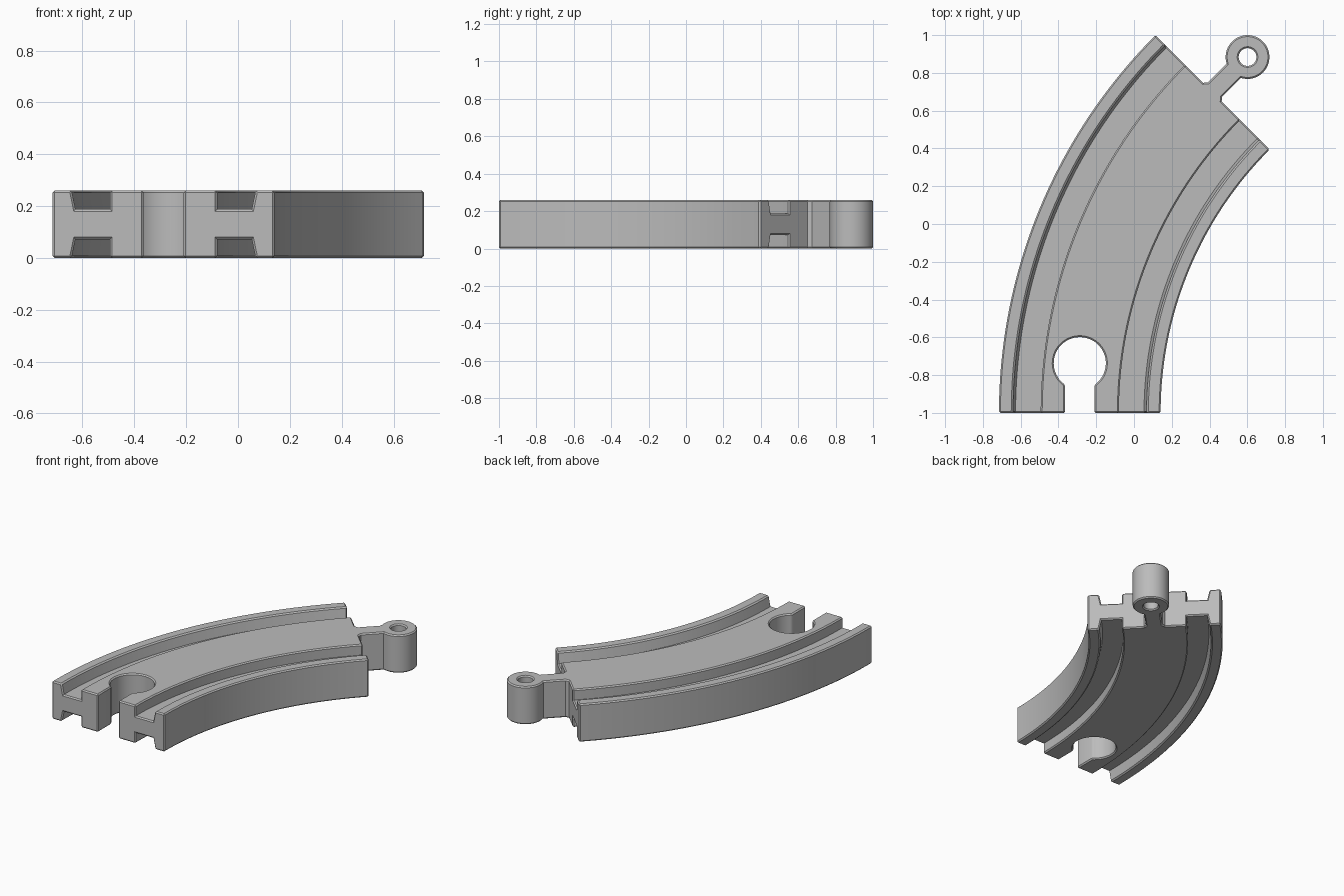
import bpy, bmesh, math
from mathutils import Vector, Matrix

old = bpy.data.objects.get("Cube")
if old:
    bpy.data.objects.remove(old, do_unlink=True)

HEIGHT = 0.26
CENTRE = Vector((2.113, -1.0, 0))       # centre of the bend
MID_X = -0.287                          # track centre line at the front end
RADIUS = CENTRE.x - MID_X
BEND = math.radians(45)
CHAMFER = 0.008

grey = bpy.data.materials.new("track grey")
grey.use_nodes = True
grey.diffuse_color = (0.5, 0.5, 0.5, 1)
shader = next(n for n in grey.node_tree.nodes if n.type == 'BSDF_PRINCIPLED')
shader.inputs["Base Color"].default_value = grey.diffuse_color
shader.inputs["Roughness"].default_value = 0.6


def make_object(name, bm):
    bmesh.ops.recalc_face_normals(bm, faces=bm.faces)
    mesh = bpy.data.meshes.new(name)
    bm.to_mesh(mesh)
    bm.free()
    ob = bpy.data.objects.new(name, mesh)
    bpy.context.collection.objects.link(ob)
    mesh.materials.append(grey)
    return ob


def prism(name, outline, bottom, top):
    bm = bmesh.new()
    face = bm.faces.new([bm.verts.new((x, y, bottom)) for x, y in outline])
    moved = bmesh.ops.extrude_face_region(bm, geom=[face])["geom"]
    verts = [v for v in moved if isinstance(v, bmesh.types.BMVert)]
    bmesh.ops.translate(bm, verts=verts, vec=(0, 0, top - bottom))
    return make_object(name, bm)


def keyhole(centre, angle, radius, half_width, stem, steps=48):
    """Round head with a straight stem that runs backwards from it."""
    gap = math.asin(half_width / radius)
    arc = [math.pi + gap + (2 * math.pi - 2 * gap) * i / steps for i in range(steps + 1)]
    points = [Vector((radius * math.cos(a), radius * math.sin(a))) for a in arc]
    points += [Vector(p) for p in stem]
    points += [Vector((u, -v)) for u, v in reversed(stem)]
    turn = Matrix.Rotation(angle, 2)
    return [turn @ p + Vector(centre) for p in points]


def cut(ob, cutter):
    cutter.hide_render = True
    mod = ob.modifiers.new("cut", 'BOOLEAN')
    mod.operation = 'DIFFERENCE'
    mod.solver = 'EXACT'
    mod.object = cutter
    bpy.context.view_layer.objects.active = ob
    bpy.ops.object.modifier_apply(modifier=mod.name)
    bpy.data.objects.remove(cutter, do_unlink=True)


def finish(ob):
    """Chamfer the outward corners and smooth the curved walls."""
    bm = bmesh.new()
    bm.from_mesh(ob.data)
    bmesh.ops.remove_doubles(bm, verts=bm.verts, dist=0.0001)
    bmesh.ops.dissolve_limit(bm, angle_limit=math.radians(0.4),
                             verts=bm.verts, edges=bm.edges)
    bm.normal_update()
    sharp = [e for e in bm.edges
             if e.is_manifold and e.is_convex and e.calc_face_angle() > 0.6]
    bmesh.ops.bevel(bm, geom=sharp, offset=CHAMFER, offset_type='OFFSET',
                    segments=1, affect='EDGES', clamp_overlap=False)
    bm.to_mesh(ob.data)
    bm.free()
    bpy.ops.object.select_all(action='DESELECT')
    ob.select_set(True)
    bpy.context.view_layer.objects.active = ob
    bpy.ops.object.shade_smooth_by_angle(angle=math.radians(30))


# Cross-section of the track: grooves above and below, mirrored left to right
top_half = [(0.428, HEIGHT), (0.355, HEIGHT), (0.34, 0.188),
            (0.207, 0.188), (0.207, HEIGHT)]
top = top_half + [(-x, z) for x, z in reversed(top_half)]
section = top + [(x, HEIGHT - z) for x, z in reversed(top)]

# Curved track body
bm = bmesh.new()
STEPS = 40
rings = []
for i in range(STEPS + 1):
    turn = Matrix.Rotation(-BEND * i / STEPS, 3, 'Z')
    rings.append([bm.verts.new(CENTRE + turn @ Vector((x - RADIUS, 0, z)))
                  for x, z in section])
count = len(section)
for a, b in zip(rings, rings[1:]):
    for k in range(count):
        n = (k + 1) % count
        bm.faces.new((a[k], a[n], b[n], b[k]))
bm.faces.new(rings[0])
bm.faces.new(rings[-1])
track = make_object("curved_track", bm)

# Keyhole socket at the front end
socket = keyhole((MID_X, -0.737), math.pi / 2, 0.138, 0.077, [(-0.4, 0.077)])
cut(track, prism("socket_cutter", socket, -0.1, HEIGHT + 0.1))
finish(track)

# Connector peg at the far end: flared neck, round head, hole through it
PEG = Vector((0.601, 0.884))
end = CENTRE.xy + RADIUS * Vector((-math.cos(BEND), math.sin(BEND)))
reach = (PEG - end).length
neck = [(0.018 - reach, 0.053), (-reach, 0.071), (-reach - 0.03, 0.071)]
peg = prism("connector_peg", keyhole(PEG, BEND, 0.116, 0.053, neck), 0, HEIGHT)
hole = [PEG + 0.047 * Vector((math.cos(a), math.sin(a)))
        for a in (2 * math.pi * i / 32 for i in range(32))]
cut(peg, prism("hole_cutter", hole, -0.1, HEIGHT + 0.1))
finish(peg)
